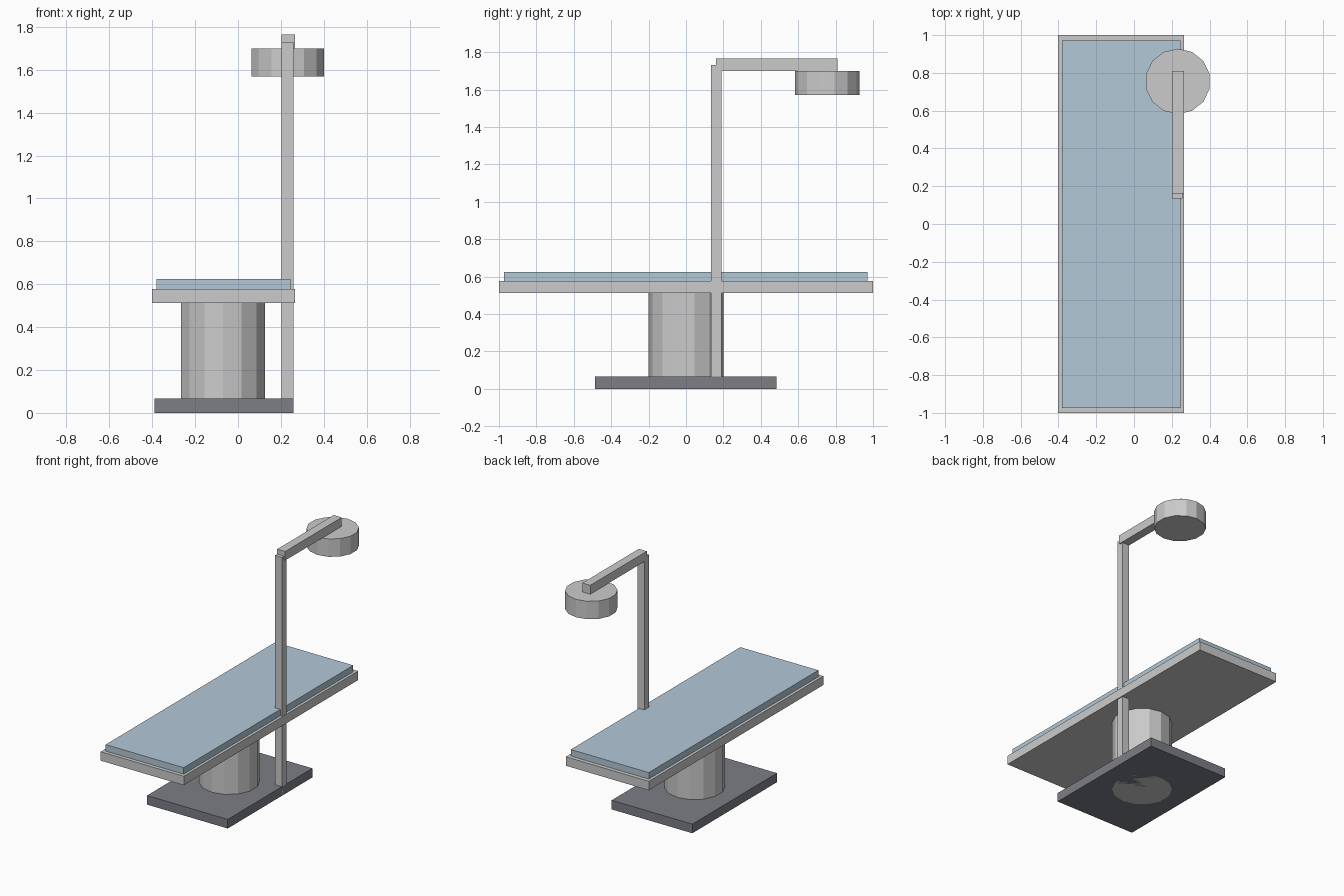
import bpy
from mathutils import Vector

if "Cube" in bpy.data.objects:
    bpy.data.objects.remove(bpy.data.objects["Cube"])


def material(name, color):
    m = bpy.data.materials.new(name)
    m.diffuse_color = (*color, 1)
    m.use_nodes = True
    m.node_tree.nodes["Principled BSDF"].inputs["Base Color"].default_value = m.diffuse_color
    return m


def finish(name, mat):
    ob = bpy.context.object
    ob.name = name
    if mat:
        ob.data.materials.append(mat)
    return ob


def box(name, lo, hi, mat=None):
    lo, hi = Vector(lo), Vector(hi)
    bpy.ops.mesh.primitive_cube_add(size=1, location=(lo + hi) / 2)
    bpy.context.object.scale = hi - lo
    bpy.ops.object.transform_apply(location=False, rotation=False, scale=True)
    return finish(name, mat)


def drum(name, x, y, z0, z1, radius, mat=None):
    bpy.ops.mesh.primitive_cylinder_add(vertices=14, radius=radius, depth=z1 - z0,
                                        location=(x, y, (z0 + z1) / 2))
    return finish(name, mat)


dark = material("dark_metal", (0.2, 0.21, 0.24))
blue = material("blue_padding", (0.45, 0.58, 0.68))

# Pedestal
box("base_plate", (-0.39, -0.486, 0), (0.258, 0.484, 0.066), dark)
drum("pedestal_column", -0.07, 0, 0, 0.52, 0.2)

# Table top and mattress
box("table_top", (-0.402, -1, 0.512), (0.265, 1, 0.577))
box("mattress", (-0.381, -0.973, 0.57), (0.245, 0.971, 0.624), blue)

# Lamp stand
box("lamp_pole", (0.202, 0.135, 0), (0.258, 0.19, 1.73))
box("lamp_arm", (0.202, 0.161, 1.70), (0.266, 0.809, 1.765))
drum("lamp_head", 0.232, 0.755, 1.57, 1.70, 0.173)
